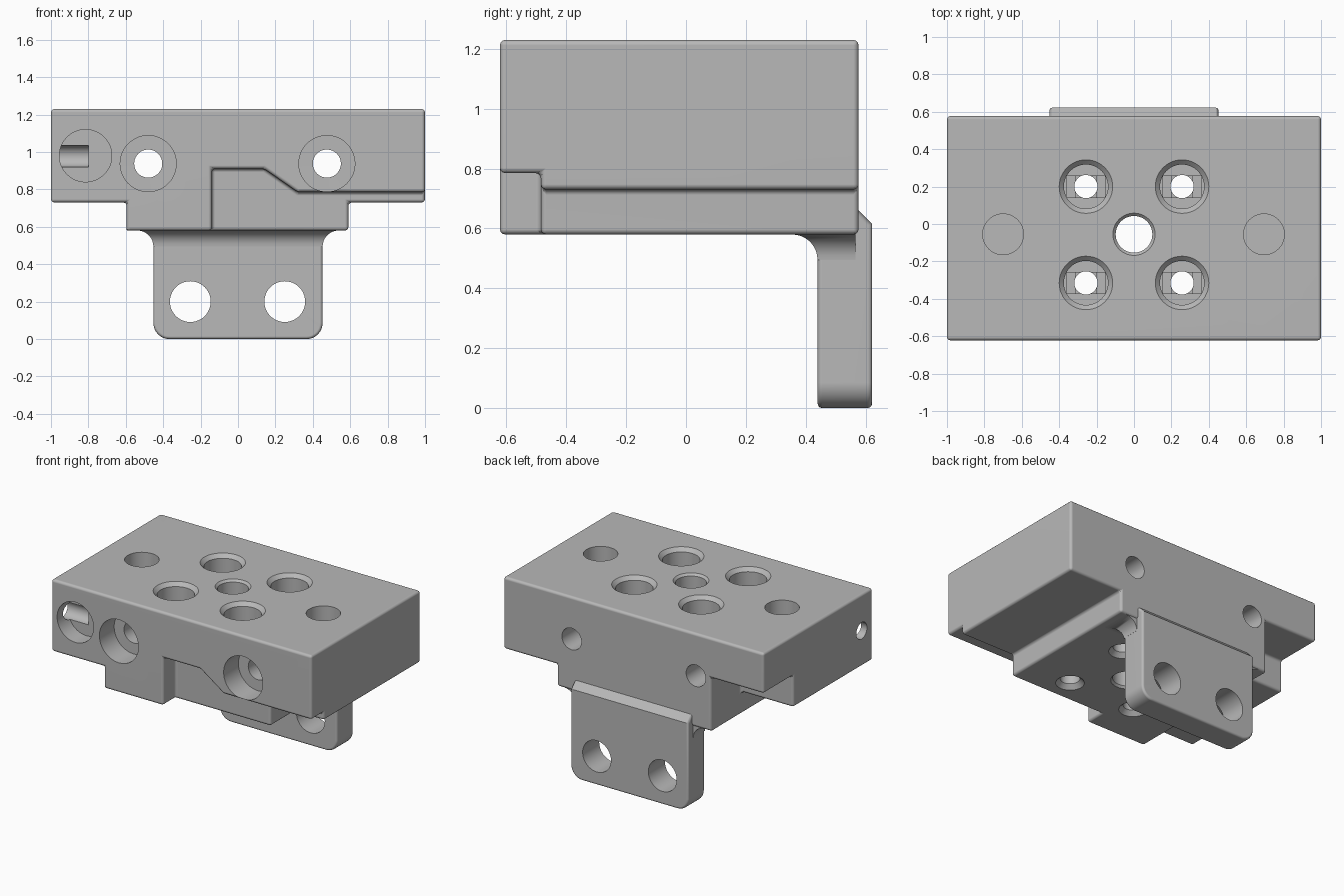
import bpy, bmesh, math
from mathutils import Matrix, Vector

old = bpy.data.objects.get("Cube")
if old:
    bpy.data.objects.remove(old, do_unlink=True)

grey = bpy.data.materials.new("plain_grey")
grey.use_nodes = True
colour = (0.48, 0.48, 0.48, 1)
grey.diffuse_color = colour
grey.node_tree.nodes["Principled BSDF"].inputs["Base Color"].default_value = colour


def finish(name, bm):
    bmesh.ops.recalc_face_normals(bm, faces=bm.faces[:])
    mesh = bpy.data.meshes.new(name)
    bm.to_mesh(mesh)
    bm.free()
    mesh.materials.append(grey)
    obj = bpy.data.objects.new(name, mesh)
    bpy.context.collection.objects.link(obj)
    return obj


def loft(name, rings):
    """Closed solid through rings with equal point counts."""
    bm = bmesh.new()
    loops = [[bm.verts.new(p) for p in ring] for ring in rings]
    for a, b in zip(loops, loops[1:]):
        for i in range(len(a)):
            j = (i + 1) % len(a)
            bm.faces.new((a[i], a[j], b[j], b[i]))
    bm.faces.new(loops[0])
    bm.faces.new(loops[-1])
    return finish(name, bm)


def extrude_y(name, outline, y0, y1):
    return loft(name, [[(x, y, z) for x, z in outline] for y in (y0, y1)])


def box(name, x0, x1, y0, y1, z0, z1):
    return extrude_y(name, [(x0, z0), (x1, z0), (x1, z1), (x0, z1)], y0, y1)


def bore(profile, axis, origin):
    """Round cutter: profile is (distance along axis, radius)."""
    turn = Vector((0, 0, 1)).rotation_difference(Vector(axis)).to_matrix()
    n = 48
    angles = [2 * math.pi * i / n for i in range(n)]
    rings = [[turn @ Vector((r * math.cos(a), r * math.sin(a), d)) + Vector(origin)
              for a in angles] for d, r in profile]
    return loft("bore_cutter", rings)


def apply(obj, mod):
    bpy.context.view_layer.objects.active = obj
    bpy.ops.object.modifier_apply(modifier=mod.name)


def cut(obj, cutter):
    cutter.hide_render = True
    mod = obj.modifiers.new("cut", "BOOLEAN")
    mod.operation, mod.solver, mod.object = "DIFFERENCE", "EXACT", cutter
    apply(obj, mod)
    bpy.data.objects.remove(cutter, do_unlink=True)


def round_edges(obj, width, degrees):
    mod = obj.modifiers.new("round", "BEVEL")
    mod.width, mod.segments = width, 3
    mod.limit_method, mod.angle_limit = "ANGLE", math.radians(degrees)
    mod.use_clamp_overlap = False
    apply(obj, mod)


def smooth(obj):
    bpy.ops.object.select_all(action="DESELECT")
    obj.select_set(True)
    bpy.context.view_layer.objects.active = obj
    bpy.ops.object.shade_smooth_by_angle(angle=math.radians(35))
    mod = obj.modifiers.new("flat_faces", "WEIGHTED_NORMAL")
    mod.keep_sharp = True
    apply(obj, mod)


FRONT, BACK, TOP, BASE = -0.622, 0.577, 1.23, 0.58

# Carriage block with a narrower step underneath
body = extrude_y("carriage_block", [
    (-1, TOP), (-1, 0.73), (-0.595, 0.73), (-0.595, BASE),
    (0.59, BASE), (0.59, 0.73), (1, 0.73), (1, TOP)], FRONT, BACK)

# Shaped recess in the front and notch in the rear right corner
cut(body, extrude_y("recess_cutter", [
    (-0.14, 0.4), (-0.14, 0.91), (0.14, 0.91), (0.32, 0.785),
    (1.2, 0.785), (1.2, 0.4)], FRONT - 0.2, -0.485))
cut(body, box("notch_cutter", -1.2, -0.595, 0.25, 0.8, 0.4, 0.95))
round_edges(body, 0.018, 30)

# Four counterbored screw holes with square bridging layers
FLOOR = 0.82
for x in (-0.257, 0.257):
    for y in (-0.315, 0.2):
        cut(body, bore([(FLOOR, 0.118), (TOP - 0.025, 0.118), (TOP, 0.143),
                        (TOP + 0.1, 0.143)], (0, 0, 1), (x, y, 0)))
        cut(body, box("slot_cutter", x - 0.103, x + 0.103, y - 0.057, y + 0.057,
                      FLOOR - 0.02, FLOOR + 0.05))
        cut(body, box("square_cutter", x - 0.057, x + 0.057, y - 0.057, y + 0.057,
                      FLOOR - 0.04, FLOOR + 0.05))
        cut(body, bore([(BASE - 0.1, 0.09), (BASE, 0.09), (BASE + 0.03, 0.062),
                        (FLOOR + 0.05, 0.062)], (0, 0, 1), (x, y, 0)))

# Centre hole and two blind holes beside it
cut(body, bore([(BASE - 0.1, 0.11), (BASE, 0.11), (BASE + 0.015, 0.098),
                (TOP - 0.015, 0.098), (TOP, 0.113), (TOP + 0.1, 0.113)],
               (0, 0, 1), (0, -0.055, 0)))
for x in (-0.7, 0.695):
    cut(body, bore([(0.95, 0.109), (TOP + 0.1, 0.109)], (0, 0, 1), (x, -0.055, 0)))

# Long holes from front to back, with wide mouths at the front
for x in (-0.48, 0.475):
    cut(body, bore([(-0.8, 0.15), (-0.46, 0.15), (-0.459, 0.075), (0.8, 0.075)],
                   (0, 1, 0), (x, 0, 0.938)))

# Round pocket in the front, met by a bore from the right side
cut(body, bore([(-0.8, 0.14), (-0.5, 0.14)], (0, 1, 0), (-0.815, 0, 0.98)))
cut(body, bore([(-1.2, 0.058), (-0.8, 0.058)], (1, 0, 0), (0, -0.5, 0.978)))
smooth(body)

# Hanging tab with rounded lower corners and a sloping top
HALF, R, Y0, Y1 = 0.452, 0.085, 0.44, 0.622
arc = [math.radians(a) for a in range(0, 91, 10)]
corner = [(HALF - R + R * math.sin(a), R - R * math.cos(a)) for a in arc]
lower = corner + [(-x, z) for x, z in reversed(corner)]
rings = []
for y in (Y0, Y1):
    top = 0.66 + BACK - y
    half_top = [(HALF, top), (-HALF, top)]
    rings.append([(x, y, z) for x, z in lower[:len(corner)] + half_top + lower[len(corner):]])
tab = loft("hanging_tab", rings)
round_edges(tab, 0.015, 50)
for x in (-0.255, 0.25):
    cut(tab, bore([(0.2, 0.109), (0.8, 0.109)], (0, 1, 0), (x, 0, 0.2)))
smooth(tab)

# Curved flare joining the tab to the block
rings = []
for a in arc:
    d = R * (1 - math.cos(a)) + 0.0005
    z = BASE - R + R * math.sin(a)
    w = HALF + d
    rings.append([(-w, Y0 - d, z), (w, Y0 - d, z), (w, BACK - 0.01, z), (-w, BACK - 0.01, z)])
rings.append([(x, y, BASE + 0.01) for x, y, z in rings[-1]])
flare = loft("tab_flare", rings)
smooth(flare)
